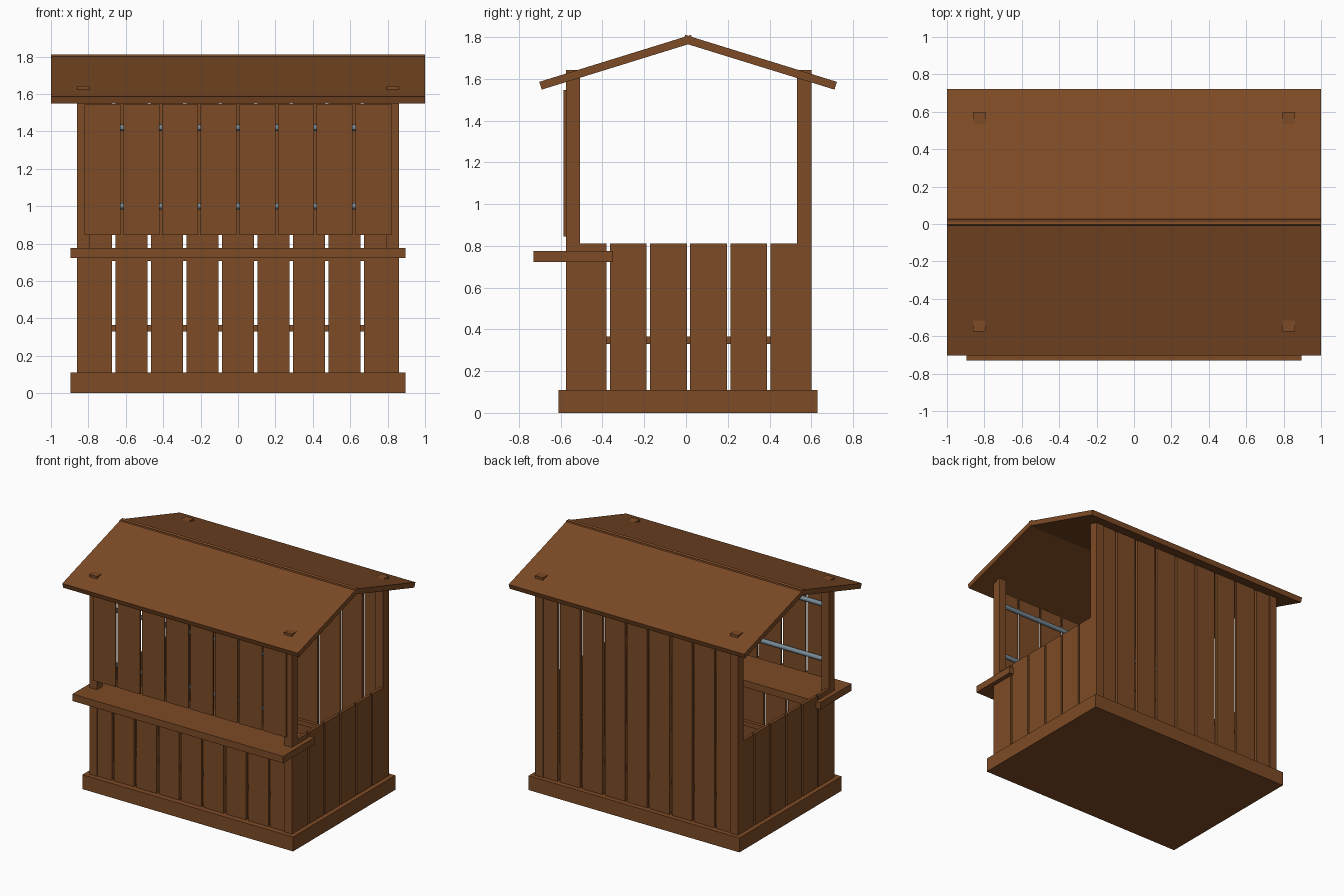
import bpy, bmesh, math
from mathutils import Matrix

if "Cube" in bpy.data.objects:
    bpy.data.objects.remove(bpy.data.objects["Cube"])


def material(name, rgb):
    m = bpy.data.materials.new(name)
    m.diffuse_color = (*rgb, 1)
    m.use_nodes = True
    m.node_tree.nodes["Principled BSDF"].inputs["Base Color"].default_value = m.diffuse_color
    return m


WOOD = material("brown wood", (0.205, 0.070, 0.019))
METAL = material("blue grey metal", (0.19, 0.26, 0.31))


def finish(name, bm, mat):
    bmesh.ops.recalc_face_normals(bm, faces=bm.faces)
    me = bpy.data.meshes.new(name)
    bm.to_mesh(me)
    bm.free()
    me.materials.append(mat)
    ob = bpy.data.objects.new(name, me)
    bpy.context.collection.objects.link(ob)
    return ob


def add_box(bm, x, y, z):
    """Add a box given (min, max) on each axis."""
    c = [(a + b) / 2 for a, b in (x, y, z)]
    s = [b - a for a, b in (x, y, z)]
    bmesh.ops.create_cube(bm, size=1, matrix=Matrix.Translation(c) @ Matrix.Diagonal((*s, 1)))


def boxes(name, spans, mat=WOOD):
    bm = bmesh.new()
    for s in spans:
        add_box(bm, *s)
    return finish(name, bm, mat)


def planks(lo, hi, first, pitch, width, count):
    """Evenly spaced plank spans, trimmed to fit between the posts."""
    return [(max(lo, first + i * pitch - width / 2), min(hi, first + i * pitch + width / 2))
            for i in range(count)]


XI, XO = 0.795, 0.86          # inner and outer post faces
FRONT, BACK = (-0.575, -0.508), (0.532, 0.60)

# Floor slab
boxes("base", [((-0.895, 0.895), (-0.61, 0.63), (0, 0.11))])

# Four corner posts, tips poking through the roof
boxes("corner_posts", [((min(s * XI, s * XO), max(s * XI, s * XO)), y, (0.11, 1.643))
                       for s in (-1, 1) for y in (FRONT, BACK)])

# Lower front wall and tall back wall share the same plank spacing
across = planks(-XI, XI, -0.76, 0.19, 0.170, 9)
boxes("front_lower_planks", [(x, (-0.567, -0.545), (0.11, 0.708)) for x in across])
boxes("back_planks", [(x, (0.57, 0.592), (0.11, 1.60)) for x in across])

# Side walls, flush with the posts
along = planks(FRONT[1], BACK[0], -0.468, 0.192, 0.176, 6)
for side, s in (("left", -1), ("right", 1)):
    outer, inner = s * XO, s * (XO - 0.022)
    rail = s * (XO - 0.047)
    boxes(side + "_planks", [((min(outer, inner), max(outer, inner)), y, (0.11, 0.812)) for y in along])
    boxes(side + "_rail", [((min(inner, rail), max(inner, rail)), (FRONT[1], BACK[0]), (0.33, 0.365))])

# Horizontal rails behind the planks
boxes("front_rail", [((-XI, XI), (-0.545, -0.52), (0.33, 0.365))])
boxes("back_rail", [((-XI, XI), (0.545, 0.57), (0.33, 0.365))])
boxes("counter_beam", [((-XI, XI), (-0.571, -0.52), (0.708, 0.725))])

# Serving counter
boxes("counter", [((-0.895, 0.895), (-0.73, -0.35), (0.722, 0.775))])

# Upper front boards
boxes("front_upper_planks", [(x, (-0.587, -0.575), (0.845, 1.545))
                             for x in planks(-0.825, 0.825, -0.7235, 0.2067, 0.192, 8)])

# Metal bars that carry the upper boards
bm = bmesh.new()
for z in (1.0, 1.42):
    bmesh.ops.create_cone(bm, cap_ends=True, segments=12, radius1=0.017, radius2=0.017, depth=2 * XI,
                          matrix=Matrix.Translation((0, -0.557, z)) @ Matrix.Rotation(math.pi / 2, 4, 'Y'))
finish("support_bars", bm, METAL)

# Two roof slabs crossing slightly at the ridge
section = [(-0.703, 1.585), (0.024, 1.81), (0.036, 1.773), (-0.691, 1.548)]
for name, mirrored in (("front_roof", False), ("back_roof", True)):
    bm = bmesh.new()
    pts = [(0.02 - y if mirrored else y, z) for y, z in section]
    face = bm.faces.new([bm.verts.new((-1, y, z)) for y, z in pts])
    ext = bmesh.ops.extrude_face_region(bm, geom=[face])
    bmesh.ops.translate(bm, vec=(2, 0, 0),
                        verts=[g for g in ext["geom"] if isinstance(g, bmesh.types.BMVert)])
    finish(name, bm, WOOD)
